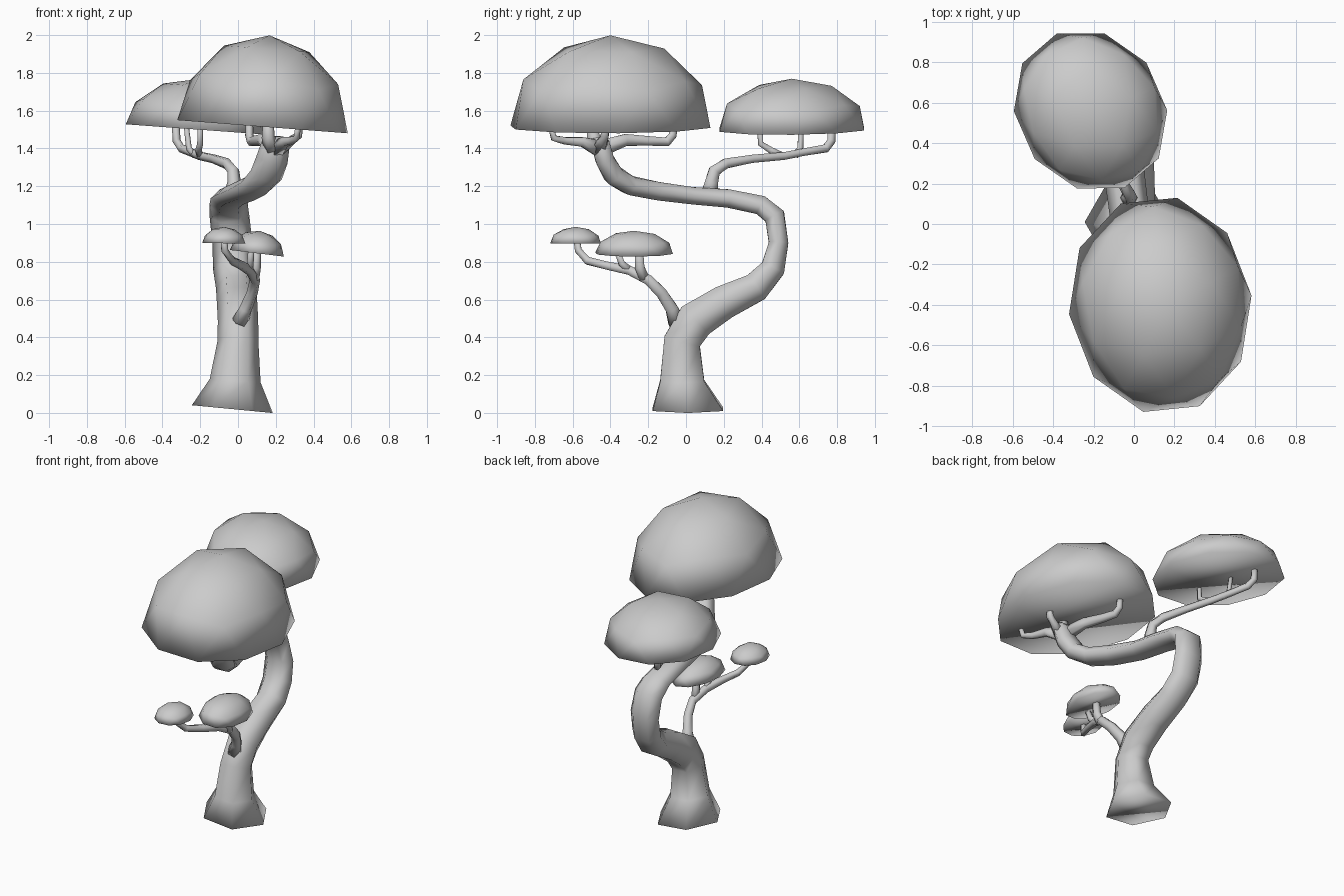
import bpy, bmesh
from math import sin, cos, tau, radians
from mathutils import Vector, Matrix

cube = bpy.data.objects.get("Cube")
if cube:
    bpy.data.objects.remove(cube)

GREY = (0.6, 0.6, 0.6, 1)
grey = bpy.data.materials.new("plain grey")
grey.use_nodes = True
grey.diffuse_color = GREY
grey.node_tree.nodes["Principled BSDF"].inputs["Base Color"].default_value = GREY


def finish(bm, name):
    bmesh.ops.recalc_face_normals(bm, faces=bm.faces)
    for f in bm.faces:
        f.smooth = True
    mesh = bpy.data.meshes.new(name)
    bm.to_mesh(mesh)
    bm.free()
    mesh.materials.append(grey)
    obj = bpy.data.objects.new(name, mesh)
    bpy.context.collection.objects.link(obj)
    return obj


def canopy(name, centre, size, axis, spin, roll):
    """Capped half icosphere, stretched along an axis and tilted."""
    bm = bmesh.new()
    bmesh.ops.create_icosphere(bm, subdivisions=2, radius=1)
    bmesh.ops.delete(bm, geom=[v for v in bm.verts if v.co.z < -0.01], context="VERTS")
    bmesh.ops.holes_fill(bm, edges=[e for e in bm.edges if e.is_boundary], sides=0)
    turn = Matrix.Rotation(radians(axis), 4, "Z")
    bm.transform(Matrix.Translation(centre) @ Matrix.Rotation(radians(roll), 4, "Y") @ turn
                 @ Matrix.Diagonal((*size, 1)) @ turn.inverted()
                 @ Matrix.Rotation(radians(spin), 4, "Z"))
    return finish(bm, name)


def tube(name, path, sides=6, foot=None):
    """Tapered tube; each point is x, y, z, half width and optional half depth."""
    bm = bmesh.new()
    pts = [Vector(p[:3]) for p in path]
    rings = []
    if foot:
        centre, radius, roll = foot
        tilt = Matrix.Rotation(radians(roll), 3, "Y")
        rings.append([bm.verts.new(Vector(centre) + tilt @ Vector(
            (radius * cos(tau * k / sides), radius * sin(tau * k / sides), 0)))
            for k in range(sides)])
    for i, p in enumerate(path):
        t = Vector()
        if i:
            t += (pts[i] - pts[i - 1]).normalized()
        if i < len(pts) - 1:
            t += (pts[i + 1] - pts[i]).normalized()
        t.normalize()
        side = Vector((1, 0, 0))
        side = (side - t * side.dot(t)).normalized()
        up = t.cross(side)
        wide, deep = p[3], p[-1] * 1.12
        rings.append([bm.verts.new(pts[i] + side * wide * cos(tau * k / sides)
                                   + up * deep * sin(tau * k / sides)) for k in range(sides)])
    for a, b in zip(rings, rings[1:]):
        for k in range(sides):
            n = (k + 1) % sides
            bm.faces.new((a[k], a[n], b[n], b[k]))
    bm.faces.new(rings[0])
    bm.faces.new(rings[-1])
    return finish(bm, name)


# Trunk: flared foot, S-bend, widened across x
tube("trunk", [
    (-.015, -.02, .17, .135, .12), (0, -.02, .38, .108, .1), (0, .05, .49, .107, .105),
    (-.005, .2, .585, .107, .093), (-.01, .37, .665, .107, .08), (-.025, .46, .765, .107, .066),
    (-.03, .49, .9, .106, .053), (-.045, .47, 1.04, .105, .056), (-.05, .395, 1.1, .102, .053),
    (-.045, .225, 1.135, .1, .05), (-.02, .03, 1.15, .098, .047), (.04, -.155, 1.175, .095, .05),
    (.1, -.3, 1.205, .092, .05), (.15, -.385, 1.26, .088, .053), (.18, -.43, 1.34, .085, .05),
    (.2, -.455, 1.43, .075, .05), (.2, -.46, 1.46, .05, .03)],
    foot=((-.03, .01, .02), .215, 5.5))

# Forks under the main canopy
tube("main_fork_back", [(.18, -.45, 1.4, .045), (.13, -.32, 1.445, .032), (.09, -.2, 1.44, .026),
                        (.07, -.1, 1.435, .024), (.06, -.07, 1.47, .022), (.06, -.065, 1.54, .02)])
tube("main_fork_front", [(.21, -.46, 1.4, .045), (.25, -.55, 1.435, .026), (.28, -.64, 1.44, .02),
                         (.31, -.7, 1.455, .017), (.32, -.72, 1.53, .014)])
tube("main_fork_side", [(.22, -.46, 1.4, .04), (.28, -.44, 1.44, .025), (.32, -.43, 1.47, .022),
                        (.325, -.43, 1.53, .018)])
tube("main_fork_centre", [(.18, -.46, 1.4, .045), (.16, -.49, 1.46, .035), (.16, -.5, 1.54, .028)])

# Branch and twigs under the rear canopy
tube("rear_branch", [
    (-.03, .125, 1.15, .05), (-.02, .135, 1.22, .036), (-.025, .15, 1.28, .032),
    (-.06, .21, 1.32, .027), (-.13, .35, 1.345, .022), (-.2, .52, 1.36, .021),
    (-.25, .62, 1.38, .02), (-.3, .74, 1.4, .022), (-.325, .77, 1.44, .022),
    (-.33, .77, 1.53, .02)])
tube("rear_twig_middle", [(-.23, .58, 1.365, .02), (-.26, .605, 1.4, .016),
                          (-.275, .61, 1.53, .013)])
tube("rear_twig_near", [(-.2, .51, 1.36, .02), (-.21, .45, 1.39, .018),
                        (-.2, .395, 1.425, .016), (-.2, .39, 1.53, .014)])

# Low front branch and twigs
tube("low_branch", [
    (.01, -.05, .48, .045), (.04, -.075, .55, .034), (.075, -.13, .635, .03),
    (.09, -.2, .705, .028), (.06, -.3, .755, .025), (.02, -.42, .78, .022),
    (-.03, -.52, .805, .021), (-.07, -.57, .86, .019), (-.075, -.58, .93, .017)])
tube("low_twig_inner", [(.085, -.22, .71, .028), (.095, -.245, .77, .026), (.1, -.25, .88, .022)])
tube("low_twig_outer", [(.06, -.29, .75, .022), (.065, -.34, .79, .018), (.07, -.37, .87, .016)])

# Canopies
canopy("main_canopy", (.13, -.4, 1.515), (.545, .455, .485), 97, 24, 4.4)
canopy("rear_canopy", (-.215, .56, 1.5), (.42, .365, .27), 125, 22, 4.2)
canopy("low_canopy", (.1, -.275, .845), (.21, .145, .12), 90, 24, 7)
canopy("low_front_canopy", (-.075, -.585, .898), (.137, .115, .087), 90, 24, 1)
